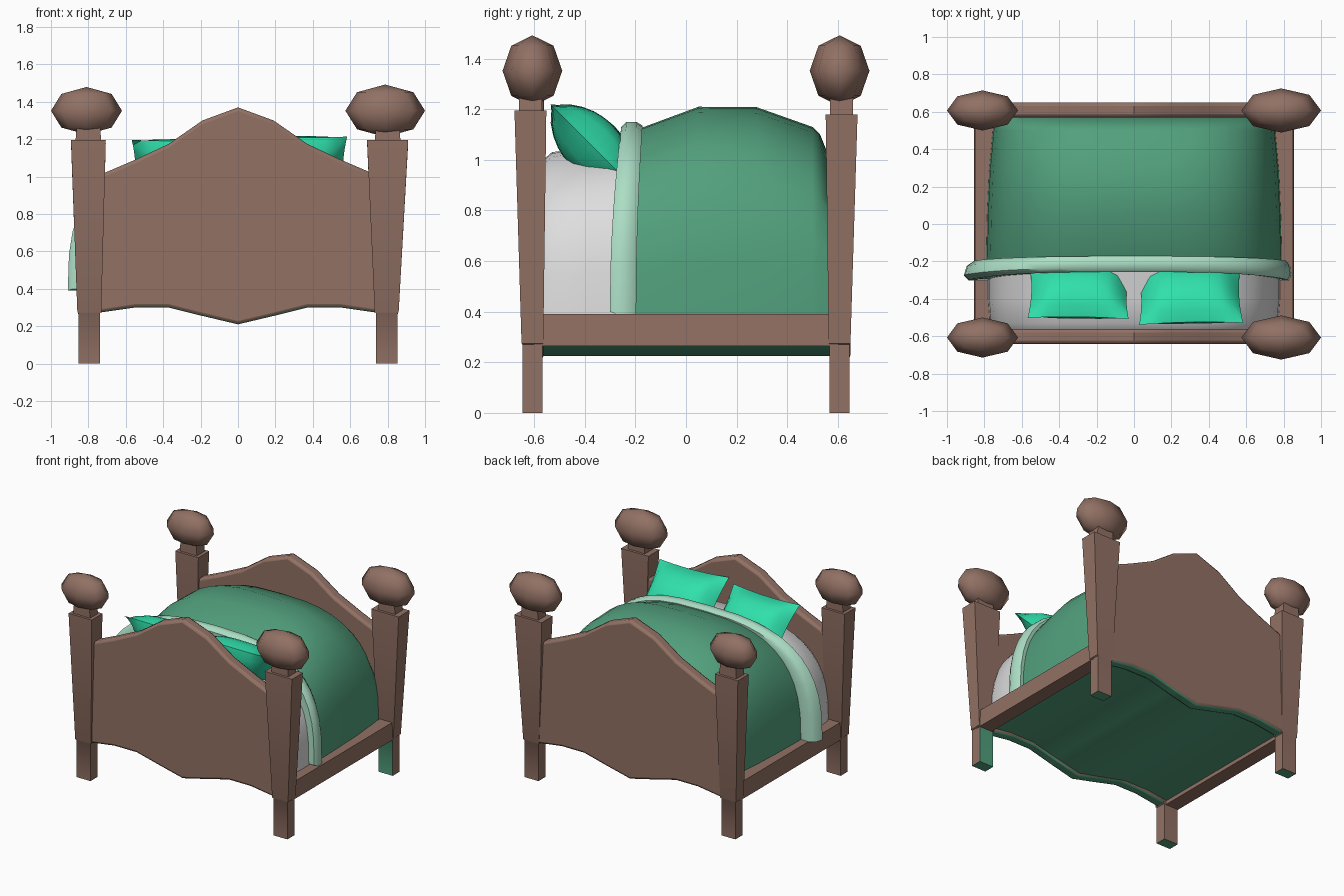
import bpy, bmesh, math
from mathutils import Matrix, Vector

old = bpy.data.objects.get("Cube")
if old:
    bpy.data.objects.remove(old, do_unlink=True)


def material(name, *rgb):
    lin = [(c / 255 / 12.92) if c < 11 else ((c / 255 + 0.055) / 1.055) ** 2.4 for c in rgb]
    m = bpy.data.materials.new(name)
    m.use_nodes = True
    m.diffuse_color = (*lin, 1)
    m.node_tree.nodes["Principled BSDF"].inputs["Base Color"].default_value = (*lin, 1)
    return m


WOOD = material("brown wood", 146, 113, 100)
GREEN = material("blanket green", 82, 160, 125)
PALE = material("pale green", 172, 222, 197)
TEAL = material("pillow teal", 48, 224, 172)
WHITE = material("mattress white", 222, 222, 222)


def finish(bm, name, mats, angle=35, bevel=0, rule=None):
    """Turn a bmesh into a shaded object; rule(normal, centre) picks the second colour."""
    bmesh.ops.recalc_face_normals(bm, faces=bm.faces[:])
    if rule:
        for f in bm.faces:
            f.material_index = int(rule(f.normal, f.calc_center_median()))
    mesh = bpy.data.meshes.new(name)
    bm.to_mesh(mesh)
    bm.free()
    obj = bpy.data.objects.new(name, mesh)
    bpy.context.collection.objects.link(obj)
    for m in mats:
        mesh.materials.append(m)
    if bevel:
        mod = obj.modifiers.new("bevel", "BEVEL")
        mod.width = bevel
        mod.segments = 2
        mod.limit_method = "ANGLE"
        mod.angle_limit = math.radians(50)
    bpy.ops.object.select_all(action="DESELECT")
    obj.select_set(True)
    bpy.context.view_layer.objects.active = obj
    bpy.ops.object.shade_smooth_by_angle(angle=math.radians(angle))
    return obj


def loft(rings):
    """Skin closed rings of points and cap both ends."""
    bm = bmesh.new()
    rows = [[bm.verts.new(p) for p in r] for r in rings]
    n = len(rows[0])
    for a, b in zip(rows, rows[1:]):
        for i in range(n):
            j = (i + 1) % n
            bm.faces.new((a[i], a[j], b[j], b[i]))
    bm.faces.new(rows[0])
    bm.faces.new(rows[-1])
    return bm


def rect(x, y, z, hx, hy):
    return [(x - hx, y - hy, z), (x + hx, y - hy, z), (x + hx, y + hy, z), (x - hx, y + hy, z)]


def dome(y, w, top, base=0.38, cx=0, shear=0, n=22):
    """Rounded arch across the bed; shear pushes the hem towards the head."""
    pts = []
    for i in range(n + 1):
        t = math.pi * i / n
        c, s = math.cos(t), max(math.sin(t), 0) ** 0.7
        pts.append((cx + w * math.copysign(abs(c) ** 0.7, c), y - shear * (1 - s ** 2), base + (top - base) * s))
    return pts


# Headboard and footboard: x, lower edge, upper edge of half the outline
half = [(0.76, 0.27, 1.0), (0.55, 0.30, 1.09), (0.37, 0.30, 1.175), (0.19, 0.255, 1.30)]
outline = [(-x, b, t) for x, b, t in half] + [(0, 0.21, 1.37)] + half[::-1]
for name, y in (("headboard", -0.602), ("footboard", 0.61)):
    rings = [[(x, y - 0.04, b), (x, y + 0.04, b), (x, y + 0.04, t), (x, y - 0.04, t)] for x, b, t in outline]
    finish(loft(rings), name, [WOOD, GREEN], bevel=0.018, rule=lambda n, c: n.z < -0.7)

# Sagging underside between the two boards
rings = [[(x * 1.06, y, z) for y, z in ((-0.57, b + 0.015), (0.57, b + 0.015), (0.57, b + 0.04), (-0.57, b + 0.04))]
         for x, b, t in outline]
finish(loft(rings), "bed_base", [GREEN])

# Posts, necks and knobs
for sx, side in ((-1, "right"), (1, "left")):
    for sy, end in ((-1, "front"), (1, "back")):
        x, y = 0.795 * sx, 0.607 * sy
        top_x, top_y = 0.8 * sx, 0.615 * sy
        wide = 0.11 if sx > 0 else 0.093
        top = 1.195 if sy < 0 else 1.18
        rings = [rect(x, y, 0, 0.057, 0.04), rect(x, y, 0.27, 0.057, 0.04),
                 rect(x, y, 0.275, 0.064, 0.043), rect(top_x, top_y, top, wide, 0.063)]
        finish(loft(rings), f"{end}_{side}_post", [WOOD, GREEN],
               rule=lambda n, c: n.z < -0.9 or (sx > 0 and c.z < 0.26 and n.y * sy < -0.9))
        neck = [rect(top_x, top_y, top - 0.02, 0.07, 0.045), rect(top_x, top_y, 1.3, 0.06, 0.045)]
        finish(loft(neck), f"{end}_{side}_neck", [WOOD])
        size = (0.213, 0.118, 0.14) if sx > 0 else (0.19, 0.107, 0.127)
        bm = bmesh.new()
        bmesh.ops.create_uvsphere(bm, u_segments=8, v_segments=4, radius=1)
        place = Vector((0.787 * sx if sx > 0 else -0.81, 0.607 * sy, 1.352))
        bmesh.ops.transform(bm, matrix=Matrix.Translation(place) @ Matrix.Diagonal((*size, 1)), verts=bm.verts[:])
        finish(bm, f"{end}_{side}_knob", [WOOD], angle=70)

    # Side rail
    rail = [[(sx * 0.75, y, 0.265), (sx * 0.855, y, 0.265), (sx * 0.85, y, 0.39), (sx * 0.75, y, 0.39)]
            for y in (-0.6, 0.6)]
    finish(loft(rail), f"{side}_rail", [WOOD])

# Mattress, blanket and its folded edge
finish(loft([dome(-0.565, 0.755, 1.0), dome(-0.53, 0.77, 1.03), dome(-0.4, 0.78, 1.05), dome(-0.2, 0.78, 1.08)]),
       "mattress", [WHITE])
finish(loft([dome(-0.24, 0.785, 1.10), dome(-0.18, 0.79, 1.125), dome(0.05, 0.785, 1.21), dome(0.28, 0.775, 1.208),
             dome(0.5, 0.755, 1.13), dome(0.53, 0.75, 1.10), dome(0.57, 0.74, 1.0)]),
       "blanket", [GREEN])
finish(loft([dome(-0.252, 0.80, 1.09, 0.40, -0.02, 0.045), dome(-0.256, 0.855, 1.13, 0.40, -0.03, 0.045),
             dome(-0.235, 0.875, 1.15, 0.39, -0.035, 0.04), dome(-0.195, 0.865, 1.15, 0.39, -0.03, 0.03),
             dome(-0.172, 0.835, 1.135, 0.39, -0.02, 0.025), dome(-0.175, 0.79, 1.11, 0.39, 0, 0.025)]),
       "folded_blanket_edge", [PALE], angle=50)


# Pillows: two bulged sheets joined along pinched edges
def pillow(name, centre, hx, hy, thick, roll):
    bm = bmesh.new()
    for sign in (-1, 1):
        grid = bmesh.ops.create_grid(bm, x_segments=10, y_segments=10, size=1)
        for v in grid["verts"]:
            u, w = v.co.x, v.co.y
            bulge = max((1 - u ** 4) * (1 - w ** 2), 0) ** 0.75
            v.co = (hx * u * (1 - 0.06 * (1 - w * w)), hy * w * (1 - 0.06 * (1 - u * u)), sign * thick * bulge)
    bmesh.ops.remove_doubles(bm, verts=bm.verts[:], dist=0.0005)
    turn = Matrix.Rotation(math.radians(135), 4, "X") @ Matrix.Rotation(math.radians(roll), 4, "Z")
    bmesh.ops.transform(bm, matrix=Matrix.Translation(Vector(centre)) @ turn, verts=bm.verts[:])
    finish(bm, name, [TEAL], angle=60)


pillow("left_pillow", (0.30, -0.375, 1.06), 0.278, 0.225, 0.115, -1.5)
pillow("right_pillow", (-0.295, -0.36, 1.055), 0.27, 0.205, 0.11, 1)
